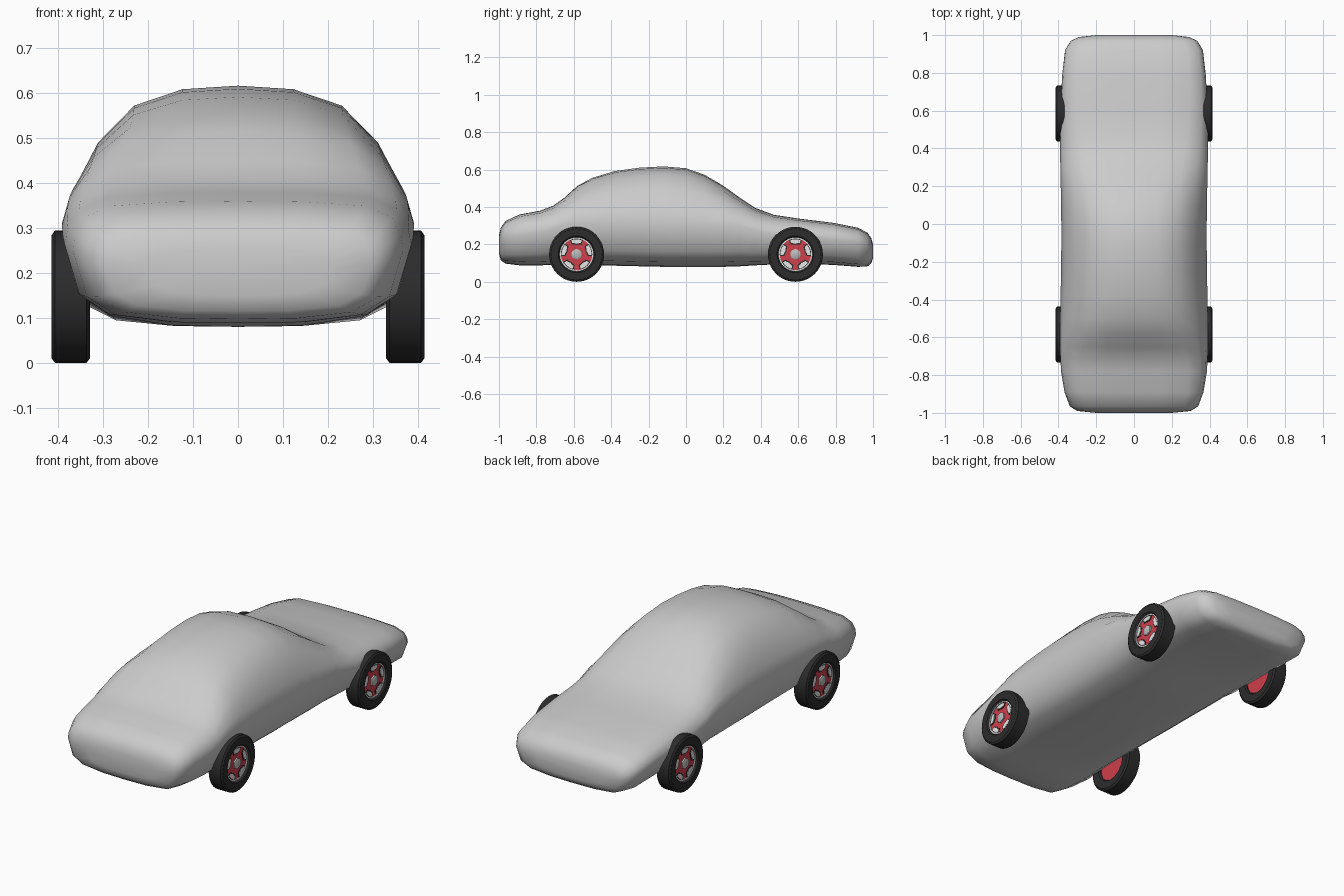
import bpy, bmesh, math
from mathutils import Matrix, Vector

cube = bpy.data.objects.get("Cube")
if cube:
    bpy.data.objects.remove(cube, do_unlink=True)


def material(name, color):
    mat = bpy.data.materials.new(name)
    mat.diffuse_color = (*color, 1)
    mat.use_nodes = True
    shader = next(n for n in mat.node_tree.nodes if n.type == 'BSDF_PRINCIPLED')
    shader.inputs["Base Color"].default_value = (*color, 1)
    shader.inputs["Roughness"].default_value = 0.6
    return mat


GREY = material("body grey", (0.6, 0.6, 0.6))
BLACK = material("tyre black", (0.025, 0.025, 0.025))
RED = material("wheel red", (0.62, 0.05, 0.07))
WHITE = material("rim white", (0.8, 0.8, 0.8))
SILVER = material("hub silver", (0.5, 0.5, 0.5))


def finish(name, bm, mat, angle):
    bmesh.ops.recalc_face_normals(bm, faces=bm.faces)
    mesh = bpy.data.meshes.new(name)
    bm.to_mesh(mesh)
    bm.free()
    obj = bpy.data.objects.new(name, mesh)
    bpy.context.collection.objects.link(obj)
    mesh.materials.append(mat)
    bpy.ops.object.select_all(action='DESELECT')
    obj.select_set(True)
    bpy.context.view_layer.objects.active = obj
    bpy.ops.object.shade_smooth_by_angle(angle=math.radians(angle))
    return obj


def bridge(bm, rings):
    for a, b in zip(rings, rings[1:]):
        n = len(a)
        for i in range(n):
            j = (i + 1) % n
            bm.faces.new((a[i], a[j], b[j], b[i]))


# Body stations: y, bottom, top, half width, boxiness of the upper section
STATIONS = [
    (-1, .15, .25, .2, 1),
    (-.99, .115, .29, .3, 1),
    (-.965, .097, .325, .34, 1),
    (-.89, .088, .36, .368, 1),
    (-.78, .088, .38, .386, .9),
    (-.71, .09, .407, .39, .75),
    (-.65, .09, .45, .392, .5),
    (-.58, .09, .513, .392, .25),
    (-.5, .088, .556, .391, .1),
    (-.38, .086, .592, .389, 0),
    (-.25, .083, .61, .386, 0),
    (-.12, .08, .617, .385, 0),
    (0, .08, .607, .385, 0),
    (.1, .08, .572, .386, .05),
    (.2, .08, .513, .388, .15),
    (.29, .083, .448, .39, .3),
    (.37, .088, .395, .391, .5),
    (.47, .093, .358, .391, .75),
    (.61, .097, .337, .39, .9),
    (.79, .09, .315, .38, 1),
    (.92, .08, .289, .365, 1),
    (.97, .082, .262, .335, 1),
    (.99, .098, .235, .29, 1),
    (1, .125, .2, .2, 1),
]
# Section shape as fractions: round cabin, boxy bonnet, and underside
ROUND = [(1, 0), (.95, .27), (.81, .6), (.6, .86), (.32, .975), (0, 1)]
BOXY = [(1, 0), (.985, .33), (.93, .66), (.77, .9), (.4, .985), (0, 1)]
UNDER = [(.385, .985), (.743, .885), (.915, .636)]


def section(bm, y, low, high, width, boxy):
    belt = low + min(.22, .6 * (high - low))
    half = [(0, low)]
    half += [(width * u, belt - (belt - low) * v) for u, v in UNDER]
    for (ru, rv), (bu, bv) in zip(ROUND, BOXY):
        u, v = ru + (bu - ru) * boxy, rv + (bv - rv) * boxy
        half.append((width * u, belt + (high - belt) * v))
    loop = half + [(-x, z) for x, z in half[-2:0:-1]]
    return [bm.verts.new((x, y, z)) for x, z in loop]


bm = bmesh.new()
rings = [section(bm, *s) for s in STATIONS]
bridge(bm, rings)
for ring in (rings[0], rings[-1]):
    centre = bm.verts.new(sum((v.co for v in ring), Vector()) / len(ring))
    for i, v in enumerate(ring):
        bm.faces.new((v, ring[i - 1], centre))
finish("car_body", bm, GREY, 80)


# Wheel helpers: lathe about the axle, and flat plates facing outward
def lathe(name, profile, mat, centre, side, sides=40, closed=False):
    bm = bmesh.new()
    rings = []
    for r, x in profile:
        ring = []
        for i in range(sides):
            a = math.tau * i / sides
            ring.append(bm.verts.new((x, r * math.sin(a), r * math.cos(a))))
        rings.append(ring)
    if closed:
        rings.append(rings[0])
    else:
        bm.faces.new(rings[0])
        bm.faces.new(rings[-1])
    bridge(bm, rings)
    place(name, bm, mat, centre, side)


def place(name, bm, mat, centre, side):
    bmesh.ops.transform(bm, verts=bm.verts, matrix=Matrix.Diagonal((side, 1, 1, 1)))
    obj = finish(name, bm, mat, 35)
    obj.location = centre


def windows(name, inner, outer, spread, x, mat, centre, side):
    # Five curved plates between the spokes, one of them at the top
    bm = bmesh.new()
    steps = 6
    for k in range(5):
        rows = []
        for i in range(steps + 1):
            t = 2 * i / steps - 1
            a = math.tau * k / 5 + spread * t
            low = inner + .008 * abs(t)
            rows.append([bm.verts.new((x, r * math.sin(a), r * math.cos(a)))
                         for r in (low, outer)])
        for a, b in zip(rows, rows[1:]):
            bm.faces.new((a[0], a[1], b[1], b[0]))
    bmesh.ops.recalc_face_normals(bm, faces=bm.faces)
    geom = bmesh.ops.extrude_face_region(bm, geom=bm.faces[:])["geom"]
    bmesh.ops.translate(bm, vec=(-.004, 0, 0),
                        verts=[g for g in geom if isinstance(g, bmesh.types.BMVert)])
    place(name, bm, mat, centre, side)


TYRE = [(.088, .34), (.095, .332), (.137, .33), (.147, .337),
        (.147, .408), (.137, .415), (.098, .415), (.09, .405)]

for end, y in (("front", -.585), ("rear", .585)):
    for hand, side in (("left", 1), ("right", -1)):
        tag = end + "_" + hand
        at = (0, y, .147)
        lathe(tag + "_tyre", TYRE, BLACK, at, side, closed=True)
        lathe(tag + "_wheel_disc", [(.09, .345), (.09, .4)], RED, at, side)
        lathe(tag + "_rim_edge", [(.084, .398), (.084, .406), (.092, .406), (.092, .398)],
              WHITE, at, side, closed=True)
        windows(tag + "_window_shadow", .05, .084, .44, .402, BLACK, at, side)
        windows(tag + "_window", .056, .08, .36, .404, WHITE, at, side)
        lathe(tag + "_hub_cap", [(.03, .398), (.03, .408), (.025, .411)],
              SILVER, at, side, sides=6)
